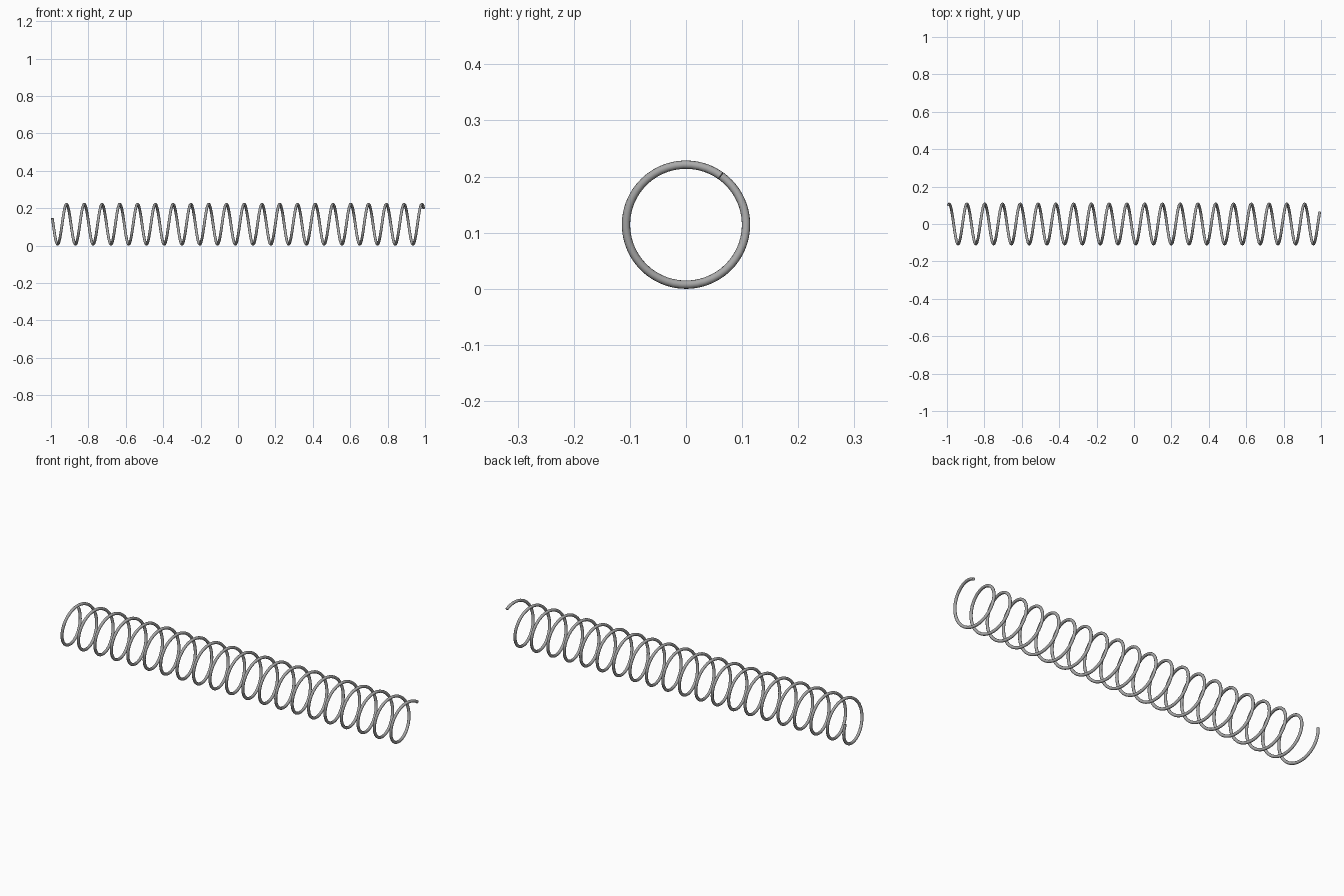
import bpy, bmesh, math
from mathutils import Vector

if "Cube" in bpy.data.objects:
    bpy.data.objects.remove(bpy.data.objects["Cube"])

COIL_R, WIRE_R = 0.107, 0.0073       # coil centre-line radius, wire radius
PITCH, HALF = 0.095, 0.9926          # advance per turn, half length of centre line
CENTRE_Z = COIL_R + WIRE_R
TURNS = 2 * HALF / PITCH
END_ANGLE = math.radians(-54.5)      # where the +x end of the wire stops
STEPS, SIDES = 1000, 16

steel = bpy.data.materials.new("steel grey")
steel.diffuse_color = (0.4, 0.4, 0.4, 1)
steel.use_nodes = True
steel.node_tree.nodes["Principled BSDF"].inputs["Base Color"].default_value = steel.diffuse_color

# Coiled wire: a round section swept along a helix about the x axis
bm = bmesh.new()
rings = []
for i in range(STEPS + 1):
    f = i / STEPS
    t = END_ANGLE - (1 - f) * TURNS * 2 * math.pi
    radial = Vector((0, math.cos(t), -math.sin(t)))
    around = Vector((0, -math.sin(t), -math.cos(t)))
    centre = Vector((HALF * (2 * f - 1), 0, CENTRE_Z)) + radial * COIL_R
    tangent = (around * COIL_R + Vector((PITCH / (2 * math.pi), 0, 0))).normalized()
    side = tangent.cross(radial)
    rings.append([bm.verts.new(centre + WIRE_R * (radial * math.cos(a) + side * math.sin(a)))
                  for a in (2 * math.pi * k / SIDES for k in range(SIDES))])
for a, b in zip(rings, rings[1:]):
    for k in range(SIDES):
        n = (k + 1) % SIDES
        bm.faces.new((a[k], a[n], b[n], b[k]))

# Flat cut ends
bm.faces.new(rings[0][::-1])
bm.faces.new(rings[-1])
bmesh.ops.recalc_face_normals(bm, faces=bm.faces)

mesh = bpy.data.meshes.new("coil_spring")
bm.to_mesh(mesh)
bm.free()
mesh.materials.append(steel)
spring = bpy.data.objects.new("coil_spring", mesh)
bpy.context.collection.objects.link(spring)
bpy.context.view_layer.objects.active = spring
spring.select_set(True)
bpy.ops.object.shade_smooth_by_angle(angle=math.radians(40))
